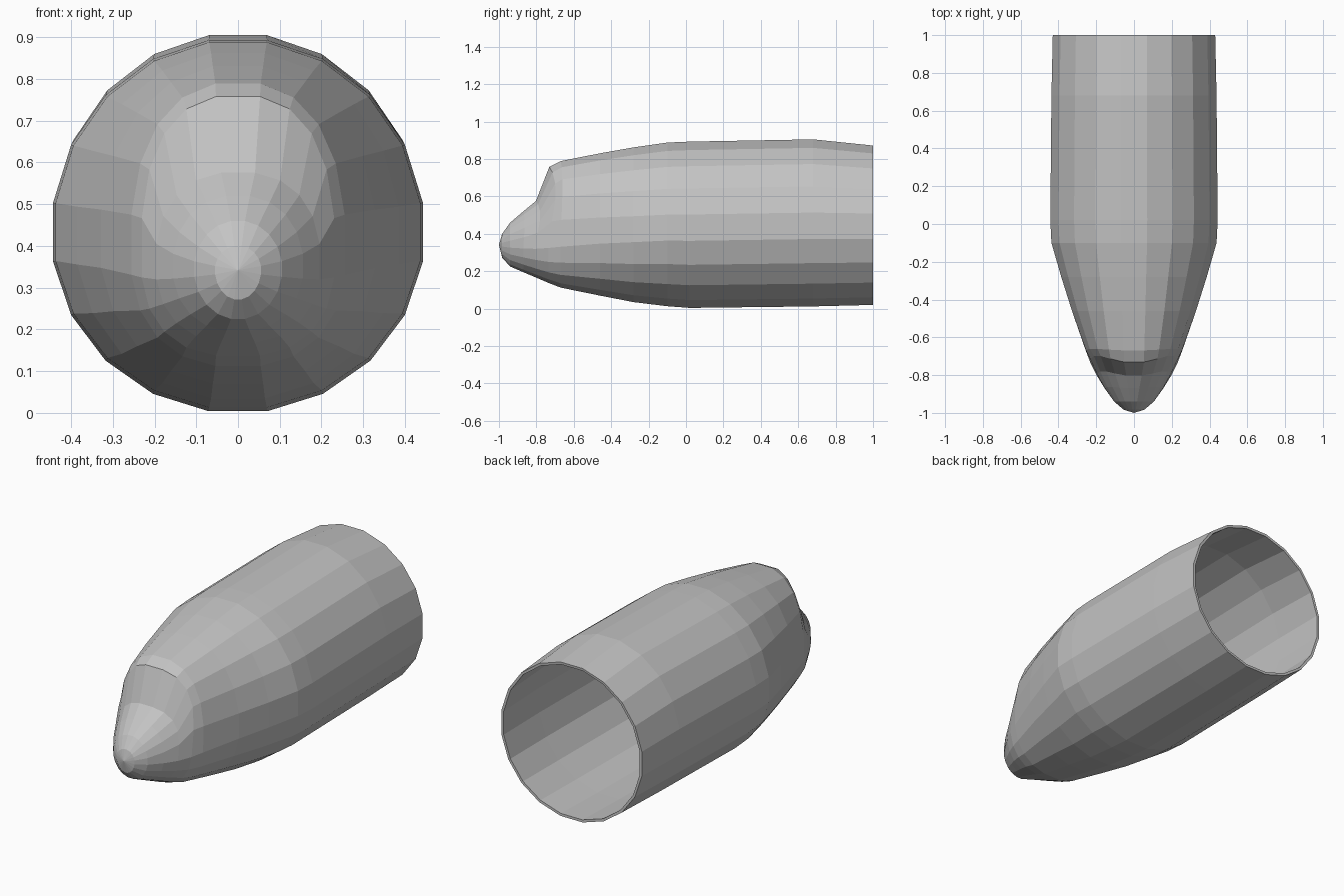
import bpy, bmesh, math

cube = bpy.data.objects.get("Cube")
if cube:
    bpy.data.objects.remove(cube, do_unlink=True)

SIDES = 20

# Hull stations: y, half width, bottom, widest height, top, corner power, sweep of the upper part
STATIONS = [
    (1.0, 0.43, 0.02, 0.44, 0.872, 1, 0),
    (0.68, 0.437, 0.012, 0.44, 0.905, 1, 0),
    (0.02, 0.443, 0.004, 0.43, 0.893, 1, 0),
    (-0.1, 0.437, 0.013, 0.43, 0.888, 1, 0),
    (-0.28, 0.385, 0.035, 0.42, 0.862, 0.97, 0),
    (-0.46, 0.328, 0.07, 0.41, 0.83, 0.92, 0),
    (-0.67, 0.255, 0.113, 0.39, 0.788, 0.84, 0.3),
    (-0.735, 0.23, 0.138, 0.38, 0.757, 0.8, 1.5),
    (-0.805, 0.195, 0.168, 0.36, 0.575, 0.85, 1.5),
    (-0.87, 0.155, 0.195, 0.35, 0.52, 0.92, 0.8),
    (-0.94, 0.105, 0.225, 0.345, 0.46, 1, 0),
    (-0.983, 0.055, 0.272, 0.343, 0.40, 1, 0),
]


def power(v, p):
    return math.copysign(abs(v) ** p, v)


def ring(bm, y, w, bottom, mid, top, p, sweep):
    """One cross-section with separate upper and lower half heights."""
    verts = []
    grow = 1 / math.cos(math.pi / SIDES)
    for i in range(SIDES):
        a = (i + 0.5) * math.tau / SIDES
        s, c = power(math.sin(a), p) * grow, power(math.cos(a), p) * grow
        x = w * s
        z = mid + c * ((top - mid) if c > 0 else (mid - bottom))
        verts.append(bm.verts.new((x, y + sweep * x * x * max(c, 0), z)))
    return verts


# Hull skin with a closed nose and an open back
bm = bmesh.new()
rings = [ring(bm, *s) for s in STATIONS]
for a, b in zip(rings, rings[1:]):
    for i in range(SIDES):
        j = (i + 1) % SIDES
        bm.faces.new((a[i], a[j], b[j], b[i]))
tip = bm.verts.new((0, -1, 0.342))
for i in range(SIDES):
    bm.faces.new((rings[-1][i], rings[-1][(i + 1) % SIDES], tip))
bmesh.ops.recalc_face_normals(bm, faces=bm.faces)
# Make the skin face outward
if min(bm.faces, key=lambda f: f.calc_center_median().z).normal.z > 0:
    bmesh.ops.reverse_faces(bm, faces=bm.faces)

mesh = bpy.data.meshes.new("nose_hull")
bm.to_mesh(mesh)
bm.free()
hull = bpy.data.objects.new("nose_hull", mesh)
bpy.context.collection.objects.link(hull)

# Wall thickness
wall = hull.modifiers.new("wall", 'SOLIDIFY')
wall.thickness = 0.014
wall.offset = -1

# Plain grey
grey = bpy.data.materials.new("plain_grey")
grey.use_nodes = True
colour = (0.55, 0.55, 0.55, 1)
grey.diffuse_color = colour
grey.node_tree.nodes["Principled BSDF"].inputs["Base Color"].default_value = colour
mesh.materials.append(grey)
